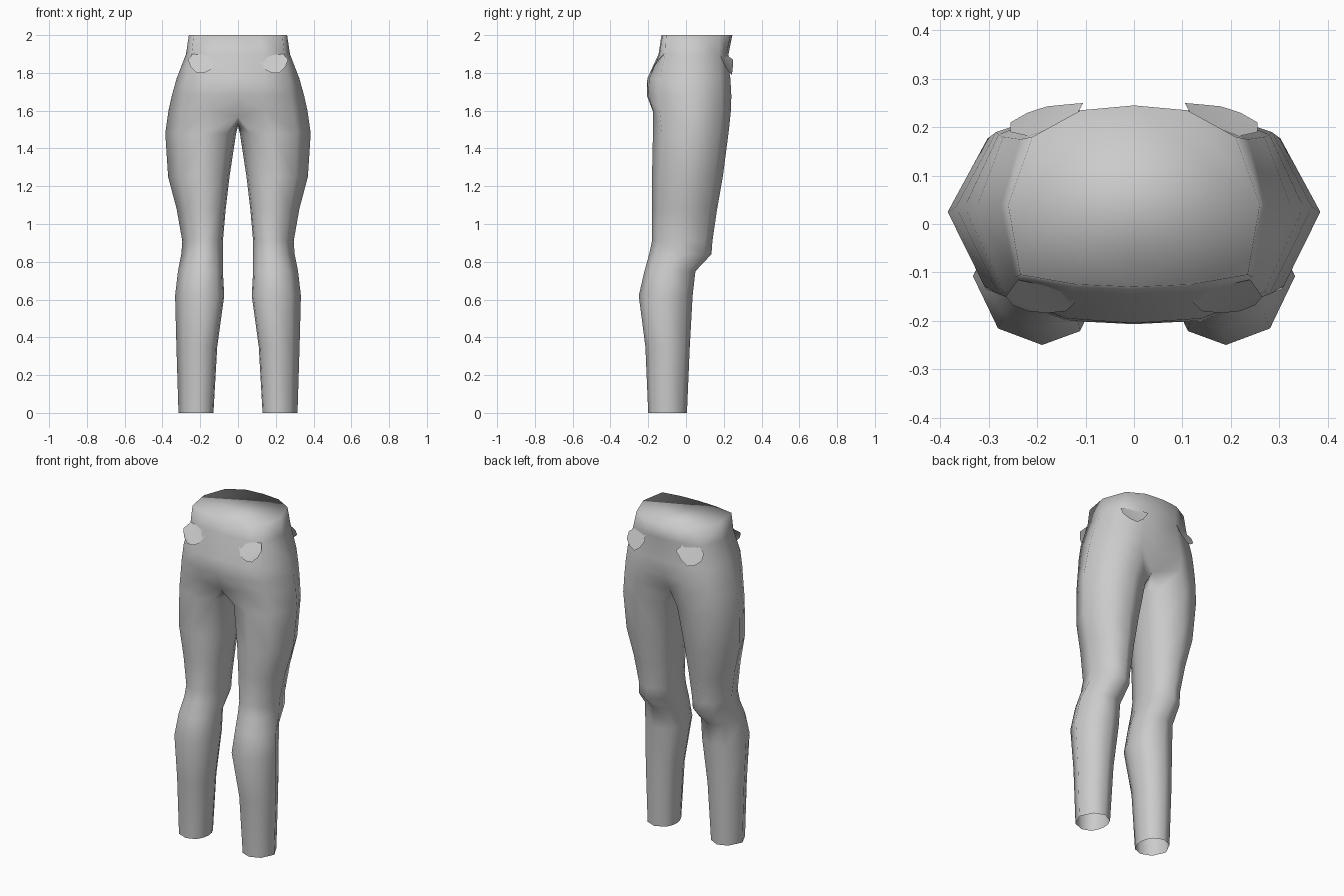
import bpy, bmesh

if "Cube" in bpy.data.objects:
    bpy.data.objects.remove(bpy.data.objects["Cube"])

grey = bpy.data.materials.new("light_grey")
grey.diffuse_color = (0.6, 0.6, 0.6, 1)
grey.use_nodes = True
grey.node_tree.nodes["Principled BSDF"].inputs["Base Color"].default_value = grey.diffuse_color


def finish(bm, name):
    """Turn a half mesh into a smooth, mirrored object."""
    mesh = bpy.data.meshes.new(name)
    bm.to_mesh(mesh)
    bm.free()
    for p in mesh.polygons:
        p.use_smooth = True
    mesh.materials.append(grey)
    ob = bpy.data.objects.new(name, mesh)
    bpy.context.collection.objects.link(ob)
    mirror = ob.modifiers.new("mirror", 'MIRROR')
    mirror.use_clip = True
    mirror.merge_threshold = 0.001
    return ob


def bridge(bm, upper, lower, closed):
    n = len(upper)
    for i in range(n if closed else n - 1):
        j = (i + 1) % n
        bm.faces.new((upper[i], lower[i], lower[j], upper[j]))


# Hip half rings, from front centre round the side to back centre
hips = [
    (2.00, [(0, -.13), (.12, -.125), (.235, -.105), (.26, .04), (.21, .18), (.11, .235), (0, .245)]),
    (1.90, [(0, -.145), (.13, -.14), (.245, -.11), (.275, .04), (.235, .175), (.12, .215), (0, .225)]),
    (1.77, [(0, -.205), (.14, -.195), (.27, -.14), (.325, .035), (.27, .18), (.13, .235), (0, .23)]),
    (1.68, [(0, -.207), (.14, -.2), (.28, -.145), (.35, .035), (.28, .185), (.14, .24), (0, .215)]),
    (1.60, [(0, -.165), (.14, -.175), (.29, -.14), (.368, .035), (.285, .19), (.14, .238), (0, .16)]),
]
# Leg rings: height, inner x, outer x, front y, back y
legs = [
    (1.48, .010, .385, -.175, .225), (1.25, .045, .370, -.180, .195),
    (1.08, .065, .325, -.180, .165), (.91, .080, .295, -.180, .140),
    (.84, .080, .300, -.195, .135), (.75, .080, .318, -.220, .050),
    (.62, .073, .333, -.250, .035), (.35, .110, .326, -.215, .020),
    (0, .130, .315, -.200, .005),
]
# Leg cross-section as fractions of width and depth
section = [(.15, .1), (.45, 0), (.8, .12), (1, .5), (.78, .88),
           (.45, 1), (.12, .85), (.03, .68), (0, .5), (.03, .32)]

bm = bmesh.new()
rings = [[bm.verts.new((x, y, z)) for x, y in pts] for z, pts in hips]
for a, b in zip(rings, rings[1:]):
    bridge(bm, a, b, False)

# Waist cap
w = rings[0]
bm.faces.new((w[0], w[1], w[2], w[3]))
bm.faces.new((w[0], w[3], w[6]))
bm.faces.new((w[3], w[4], w[5], w[6]))

# Crotch curve closes the last hip ring, then the leg runs down, open at the hem
last = rings[-1]
last[0].co.z = last[6].co.z = 1.57
ring = last + [bm.verts.new((0, y, z)) for y, z in ((.08, 1.53), (0, 1.52), (-.08, 1.53))]
for z, xi, xo, yf, yb in legs:
    nxt = [bm.verts.new((xi + u * (xo - xi), yf + v * (yb - yf), z)) for u, v in section]
    bridge(bm, ring, nxt, True)
    ring = nxt
finish(bm, "trousers")

# Pocket flaps, standing slightly off the cloth
flaps = {
    "front_pocket_flaps": [(.115, -.155, 1.865), (.14, -.18, 1.82), (.18, -.184, 1.80), (.22, -.18, 1.80),
                           (.25, -.168, 1.83), (.265, -.15, 1.87), (.24, -.115, 1.90), (.14, -.137, 1.89)],
    "back_pocket_flaps": [(.105, .25, 1.87), (.14, .247, 1.82), (.18, .243, 1.79), (.22, .23, 1.80),
                          (.255, .21, 1.83), (.255, .19, 1.87), (.21, .18, 1.90), (.13, .205, 1.90)],
}
for name, pts in flaps.items():
    bm = bmesh.new()
    vs = [bm.verts.new(p) for p in pts]
    if name.startswith("back"):
        vs.reverse()
    # strips between the lower and upper edge
    for a, b, c, d in ((0, 1, 6, 7), (1, 2, 5, 6), (2, 3, 4, 5)):
        bm.faces.new([v for v in vs if v in (vs[a], vs[b], vs[c], vs[d])])
    finish(bm, name)
